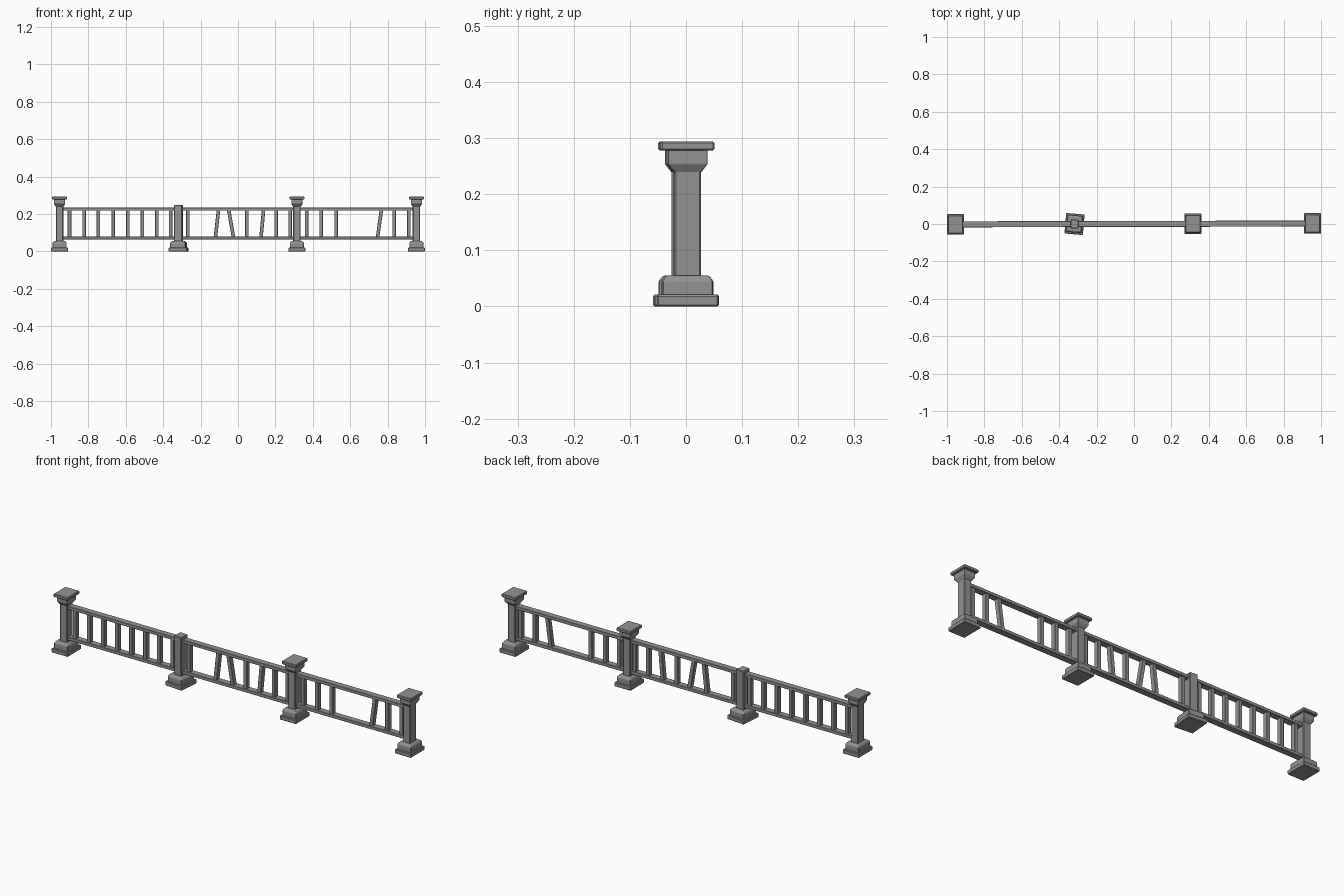
import bpy, bmesh
from math import radians, atan2, hypot

if "Cube" in bpy.data.objects:
    bpy.data.objects.remove(bpy.data.objects["Cube"])

XR = 0.83  # posts are narrower along x than along y

iron = bpy.data.materials.new("dark_grey")
iron.diffuse_color = (0.29, 0.29, 0.29, 1)
iron.use_nodes = True
iron.node_tree.nodes["Principled BSDF"].inputs["Base Color"].default_value = iron.diffuse_color


def loft(name, rings, loc=(0, 0, 0), rot=0.0, bevel=0.003):
    """Solid stacked from rectangular rings (half_x, half_y, z)."""
    bm = bmesh.new()
    loops = []
    for hx, hy, z in rings:
        loops.append([bm.verts.new((sx * hx, sy * hy, z))
                      for sx, sy in ((-1, -1), (1, -1), (1, 1), (-1, 1))])
    for a, b in zip(loops, loops[1:]):
        for i in range(4):
            j = (i + 1) % 4
            bm.faces.new((a[i], a[j], b[j], b[i]))
    bm.faces.new(loops[0][::-1])
    bm.faces.new(loops[-1])
    me = bpy.data.meshes.new(name)
    bm.to_mesh(me)
    bm.free()
    me.materials.append(iron)
    ob = bpy.data.objects.new(name, me)
    ob.location = loc
    ob.rotation_euler[2] = radians(rot)
    bpy.context.collection.objects.link(ob)
    m = ob.modifiers.new("edge_bevel", 'BEVEL')
    m.width = bevel
    m.segments = 1
    return ob


def post(i, x, y, capped=True, rot=0, xr=XR):
    def square(*pairs):
        return [(h * xr, h, z) for h, z in pairs]
    loc = (x, y, 0)
    # stepped base
    loft(f"post_plinth_{i}", square((.055, 0), (.055, .021)), loc, rot)
    loft(f"post_base_{i}", square((.0455, .019), (.0455, .046), (.038, .055)), loc, rot, .002)
    # shaft
    top = .27 if capped else .249
    loft(f"post_shaft_{i}", square((.024, .05), (.024, top)), loc, rot)
    if capped:
        # flared neck and cap slab
        loft(f"post_neck_{i}", square((.024, .239), (.0355, .254), (.0355, .28)), loc, rot, .001)
        loft(f"post_cap_{i}", square((.048, .278), (.048, .294)), loc, rot)


def bar(name, p, q, half_w, half_d):
    """Bar between two points, local z along its length."""
    dx, dy, dz = (q[k] - p[k] for k in range(3))
    length = (dx * dx + dy * dy + dz * dz) ** .5
    ob = loft(name, [(half_w, half_d, 0), (half_w, half_d, length)], bevel=.0015)
    ob.location = p
    ob.rotation_euler = (-atan2(dy, hypot(dx, dz)), atan2(dx, dz), 0)
    return ob


posts = [(-.954, -.002), (-.318, 0), (.315, .001), (.954, .003)]
for i, (x, y) in enumerate(posts):
    if i == 1:
        post(i, x, y, False, -5, .9)  # broken, slightly twisted post
    else:
        post(i, x, y)

# rails between neighbouring posts
for i, ((x0, y0), (x1, y1)) in enumerate(zip(posts, posts[1:])):
    for label, z in (("bottom", .072), ("top", .227)):
        bar(f"{label}_rail_{i}", (x0, y0, z), (x1, y1, z), .008, .016)

# balusters: (bottom x, top x); some are missing or leaning
straight = [-.901, -.823, -.746, -.667, -.589, -.511, -.434, -.360,
            -.268, .047, .204, .279, .367, .445, .525, .835, .914]
pairs = [(x, x) for x in straight] + [(-.121, -.104), (-.024, -.05), (.123, .137), (.746, .767)]
for i, (xb, xt) in enumerate(sorted(pairs)):
    y = .001 + .002 * xb
    bar(f"baluster_{i}", (xb, y, .074), (xt, y, .225), .0095, .012)
